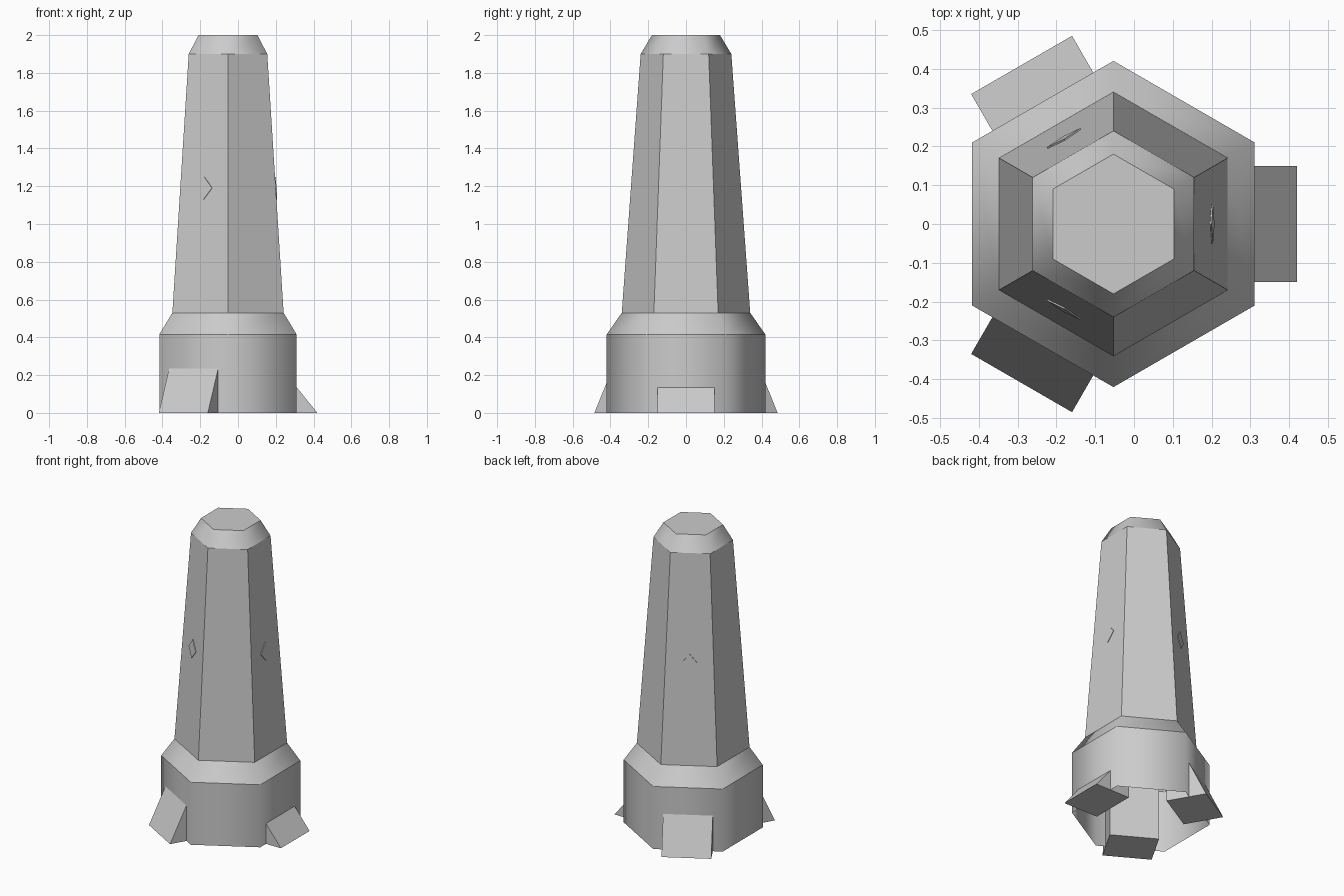
import bpy, bmesh, math
from mathutils import Matrix, Vector

cube = bpy.data.objects.get("Cube")
if cube:
    bpy.data.objects.remove(cube)

CX = -0.053          # axis of the tower
GREY = (0.6, 0.6, 0.6, 1)
APOTHEM = math.cos(math.radians(30))

mat = bpy.data.materials.new("stone_grey")
mat.use_nodes = True
mat.diffuse_color = GREY
mat.node_tree.nodes["Principled BSDF"].inputs["Base Color"].default_value = GREY


def finish(name, bm, smooth=False):
    bmesh.ops.recalc_face_normals(bm, faces=bm.faces[:])
    for f in bm.faces:
        f.smooth = smooth and abs(f.normal.z) < 0.95
    mesh = bpy.data.meshes.new(name)
    bm.to_mesh(mesh)
    bm.free()
    mesh.materials.append(mat)
    obj = bpy.data.objects.new(name, mesh)
    bpy.context.collection.objects.link(obj)
    return obj


def hex_band(name, r0, z0, r1, z1, smooth=True, cap=False):
    """Six-sided open band, with an optional separate lid."""
    bm = bmesh.new()
    rings = []
    for r, z in ((r0, z0), (r1, z1)):
        angles = [math.radians(30 + 60 * i) for i in range(6)]
        rings.append([bm.verts.new((CX + r * math.cos(a), r * math.sin(a), z))
                      for a in angles])
    low, high = rings
    for i in range(6):
        j = (i + 1) % 6
        bm.faces.new((low[i], low[j], high[j], high[i]))
    if cap:
        bm.faces.new([bm.verts.new(v.co) for v in high])
    return finish(name, bm, smooth)


def turn(angle):
    return Matrix.Translation((CX, 0, 0)) @ Matrix.Rotation(math.radians(angle), 4, "Z")


def wedge(name, angle, wall_height):
    """Sloped buttress running through the base wall."""
    outer, inner, wall = 0.473, 0.22, 0.364
    top = wall_height * (outer - inner) / (outer - wall)
    bm = bmesh.new()
    profile = ((outer, 0), (inner, top), (inner, 0))
    a, b = [[bm.verts.new((x, y, z)) for x, z in profile] for y in (-0.15, 0.15)]
    bm.faces.new(a)
    bm.faces.new(b)
    for i in range(3):
        j = (i + 1) % 3
        bm.faces.new((a[i], a[j], b[j], b[i]))
    bm.transform(turn(angle))
    finish(name, bm)


def diamond(name, angle):
    """Thin diamond plate lying on a tapered tower face."""
    z, half_w, half_h, thick = 1.19, 0.05, 0.06, 0.004
    slope = (0.24 - 0.34) * APOTHEM / (1.9 - 0.53)
    centre = 0.34 * APOTHEM + slope * (z - 0.53)
    bm = bmesh.new()
    rings = []
    for d in (-0.002, thick):
        rings.append([bm.verts.new((centre + slope * h + d, w, z + h))
                      for w, h in ((half_w, 0), (0, half_h), (-half_w, 0), (0, -half_h))])
    bm.faces.new(rings[0])
    bm.faces.new(rings[1])
    for i in range(4):
        j = (i + 1) % 4
        bm.faces.new((rings[0][i], rings[0][j], rings[1][j], rings[1][i]))
    bm.transform(turn(angle))
    finish(name, bm)


# Base, shoulder, shaft and crown
hex_band("base_wall", 0.42, 0, 0.42, 0.415)
hex_band("base_shoulder", 0.42, 0.415, 0.34, 0.53)
hex_band("tower_shaft", 0.34, 0.53, 0.24, 1.9, smooth=False)
hex_band("tower_crown", 0.24, 1.9, 0.18, 2.0, cap=True)

# Three buttresses and three diamonds, a third of a turn apart
for side, angle, height in (("left", 0, 0.135), ("back", 120, 0.235), ("front", 240, 0.235)):
    wedge(side + "_buttress", angle, height)
    diamond(side + "_diamond", angle)
